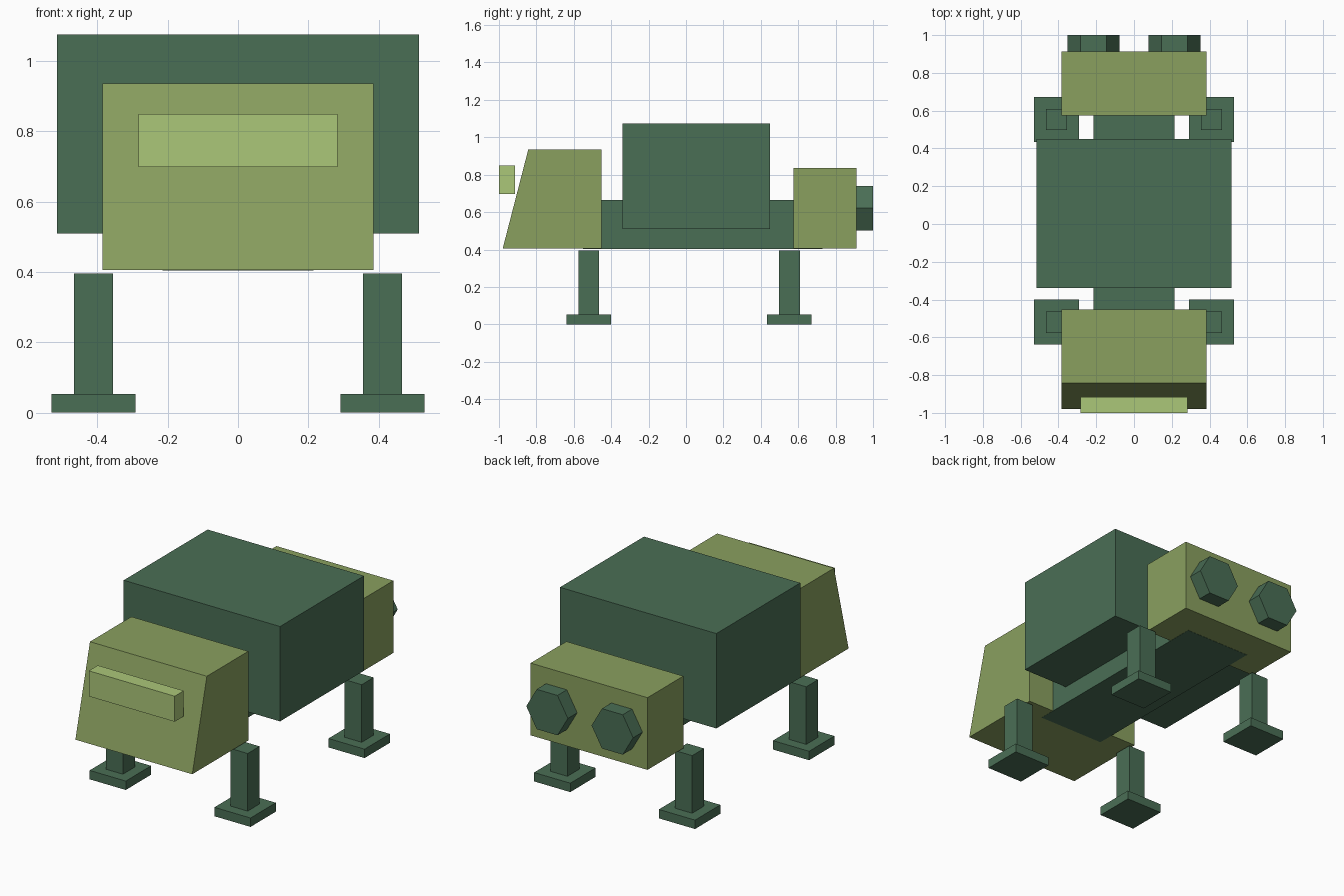
import bpy, bmesh
from math import pi
from mathutils import Matrix

cube = bpy.data.objects.get("Cube")
if cube:
    bpy.data.objects.remove(cube, do_unlink=True)


def make_material(name, rgb):
    # 8-bit display colour to linear
    lin = [((c / 255 + 0.055) / 1.055) ** 2.4 for c in rgb]
    mat = bpy.data.materials.new(name)
    mat.use_nodes = True
    mat.diffuse_color = (*lin, 1)
    mat.node_tree.nodes["Principled BSDF"].inputs["Base Color"].default_value = (*lin, 1)
    return mat


dark_green = make_material("dark green", (74, 110, 85))
olive = make_material("olive green", (138, 160, 95))
lime = make_material("pale lime", (171, 199, 121))


def add_object(name, bm, mat):
    bmesh.ops.recalc_face_normals(bm, faces=bm.faces)
    mesh = bpy.data.meshes.new(name)
    bm.to_mesh(mesh)
    bm.free()
    mesh.materials.append(mat)
    obj = bpy.data.objects.new(name, mesh)
    bpy.context.collection.objects.link(obj)
    return obj


def box(name, mat, x, y, z, slope=0):
    """Box from (low, high) ranges; slope pushes the top front edge back."""
    bm = bmesh.new()
    bmesh.ops.create_cube(bm, size=1)
    for v in bm.verts:
        top_front = v.co.z > 0 and v.co.y < 0
        v.co = [r[0] if c < 0 else r[1] for c, r in zip(v.co, (x, y, z))]
        if top_front:
            v.co.y += slope
    return add_object(name, bm, mat)


def around(centre, width):
    return centre - width / 2, centre + width / 2


# Hull and underframe
box("main_body", dark_green, (-0.515, 0.515), (-0.34, 0.45), (0.51, 1.075))
box("underframe", dark_green, (-0.215, 0.215), (-0.55, 0.73), (0.404, 0.665))

# Cab with sloping front, and its floating visor
box("cab", olive, (-0.385, 0.385), (-0.98, -0.453), (0.405, 0.936), slope=0.137)
box("visor", lime, (-0.283, 0.283), (-1.0, -0.915), (0.698, 0.85))

# Rear engine block with hexagonal thrusters
box("engine_block", olive, (-0.385, 0.385), (0.575, 0.912), (0.405, 0.835))

for side, sx in (("left", 1), ("right", -1)):
    bm = bmesh.new()
    bmesh.ops.create_cone(bm, cap_ends=True, segments=6, radius1=0.137,
                          radius2=0.137, depth=0.14)
    # turn so that corners point sideways
    first = max(bm.verts, key=lambda v: v.co.x).co
    if abs(first.y) > 0.01:
        bmesh.ops.rotate(bm, verts=bm.verts, matrix=Matrix.Rotation(pi / 6, 3, 'Z'))
    bmesh.ops.rotate(bm, verts=bm.verts, matrix=Matrix.Rotation(pi / 2, 3, 'X'))
    bmesh.ops.translate(bm, verts=bm.verts, vec=(sx * 0.215, 0.93, 0.621))
    add_object(f"{side}_thruster", bm, dark_green)

    # Legs with square feet
    for end, y in (("front", -0.52), ("rear", 0.553)):
        x = sx * 0.411
        box(f"{end}_{side}_leg", dark_green, around(x, 0.112), around(y, 0.112), (0.05, 0.396))
        box(f"{end}_{side}_foot", dark_green, around(x, 0.238), around(y, 0.238), (0, 0.053))
